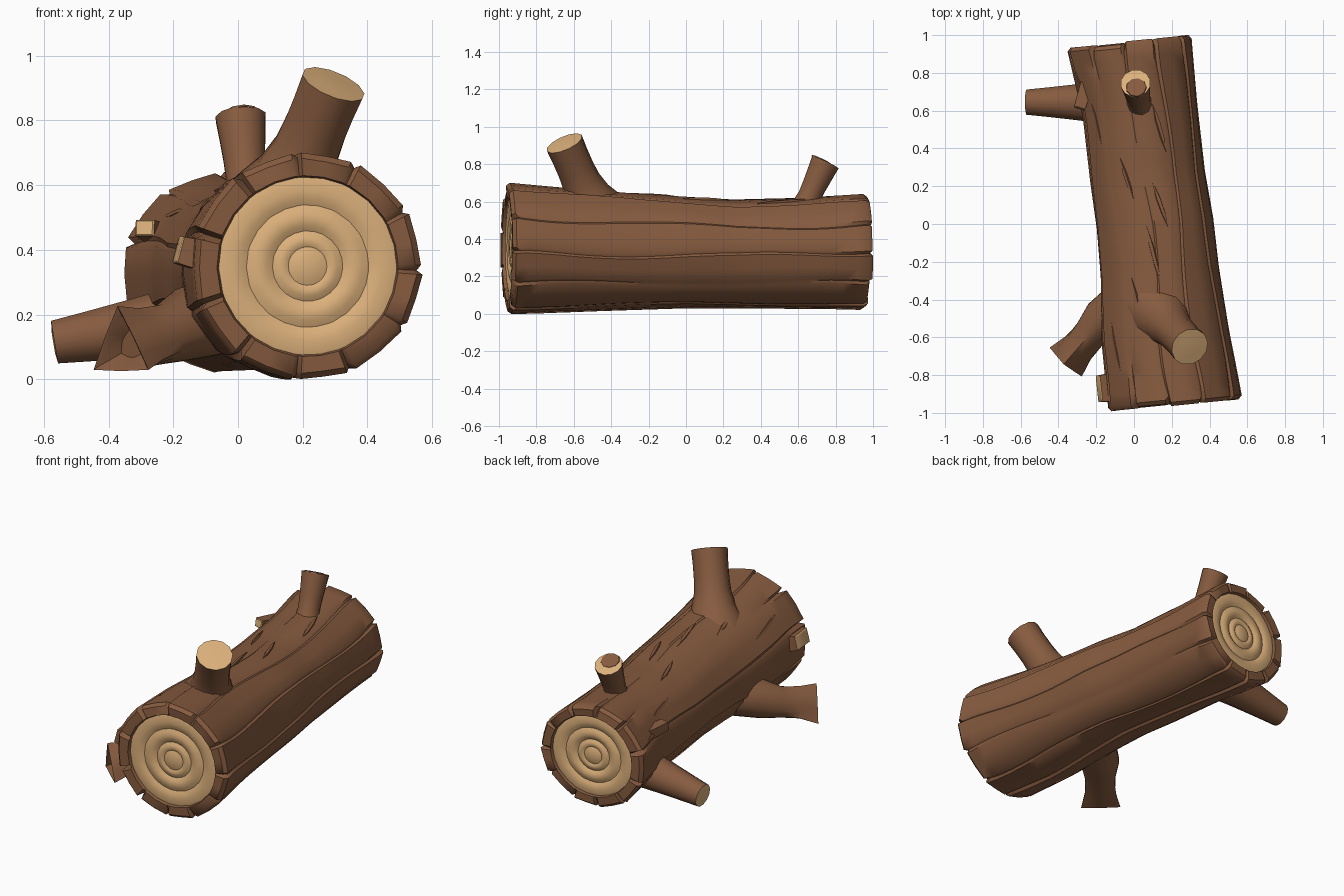
import bpy, bmesh, math, random
from mathutils import Vector

random.seed(4)
cube = bpy.data.objects.get("Cube")
if cube:
    bpy.data.objects.remove(cube, do_unlink=True)


def material(name, rgb):
    m = bpy.data.materials.new(name)
    m.use_nodes = True
    m.diffuse_color = (*rgb, 1)
    node = next(n for n in m.node_tree.nodes if n.type == 'BSDF_PRINCIPLED')
    node.inputs["Base Color"].default_value = (*rgb, 1)
    node.inputs["Roughness"].default_value = 0.8
    return m


MATS = [material("bark brown", (0.24, 0.105, 0.05)),
        material("cut wood tan", (0.72, 0.44, 0.2))]
BARK, WOOD = 0, 1


def loft(name, rings, mats, angle=35):
    """Skin a list of closed rings; mats gives the colour of each band.
    Both end rings are closed with a face of the neighbouring band's colour."""
    bm = bmesh.new()
    vs = [[bm.verts.new(p) for p in r] for r in rings]
    n = len(vs[0])
    for a, b, m in zip(vs, vs[1:], mats):
        for i in range(n):
            j = (i + 1) % n
            bm.faces.new((a[i], a[j], b[j], b[i])).material_index = m
    bm.faces.new(vs[0][::-1]).material_index = mats[0]
    bm.faces.new(vs[-1]).material_index = mats[-1]
    bmesh.ops.recalc_face_normals(bm, faces=bm.faces)
    mesh = bpy.data.meshes.new(name)
    bm.to_mesh(mesh)
    bm.free()
    ob = bpy.data.objects.new(name, mesh)
    bpy.context.collection.objects.link(ob)
    for m in MATS:
        mesh.materials.append(m)
    bpy.ops.object.select_all(action='DESELECT')
    ob.select_set(True)
    bpy.context.view_layer.objects.active = ob
    bpy.ops.object.shade_smooth_by_angle(angle=math.radians(angle))


# Trunk spine: y, centre x, half width, bottom, top
SPINE = [(-0.938, 0.215, 0.35, 0.0, 0.7), (-0.6, 0.165, 0.335, 0.01, 0.67),
         (-0.25, 0.135, 0.31, 0.025, 0.64), (0.0, 0.11, 0.305, 0.035, 0.625),
         (0.25, 0.07, 0.3, 0.035, 0.61), (0.6, 0.03, 0.3, 0.03, 0.62),
         (0.945, -0.025, 0.325, 0.025, 0.64)]


def spine(y):
    for a, b in zip(SPINE, SPINE[1:]):
        if y <= b[0]:
            break
    t = (y - a[0]) / (b[0] - a[0])
    _, cx, rx, lo, hi = (p + (q - p) * t for p, q in zip(a, b))
    return cx, rx, (lo + hi) / 2, (hi - lo) / 2


def trunk_point(y, ang, k=1.0, dy=0.0):
    cx, rx, cz, rz = spine(y)
    x = k * rx * math.cos(ang)
    return Vector((cx + x, y + dy + 0.1 * x, max(0.0, cz + k * rz * math.sin(ang))))


# Bark plates around the trunk; the splits between them open at the ends,
# most on the weathered right side
PLATES = 11
starts = [math.tau * (i + random.uniform(-0.13, 0.13)) / PLATES for i in range(PLATES)]
starts.append(starts[0] + math.tau)
lift = [random.uniform(-0.015, 0.015) for _ in range(PLATES)]
jag = [random.uniform(-0.012, 0.006) for _ in range(PLATES)]


def trunk_ring(y, scale=1.0, dy=0.0, rough=1.0):
    pts = []
    end = min(1, abs(y) / 0.94) ** 6
    side = 1 if y > 0 else -1
    for i in range(PLATES):
        wave = [0.06 * (1 - end) * math.sin(4 * y + 1.7 * (j % PLATES)) for j in (i, i + 1)]
        a, b = starts[i] + wave[0], starts[i + 1] + wave[1]
        split = 0.05 if math.cos(a) < -0.3 else 0.02
        for t, k in ((0, 0.99 - split * end), (0.09, 1.008), (0.5, 0.995), (0.93, 1.015)):
            k = 1 + (k + lift[i] - 1) * rough
            push = side * rough * (jag[i] - (split if t == 0 else 0)) * end
            pts.append(trunk_point(y, a + (b - a) * t, k * scale, dy + push))
    return pts


def end_rings(y, s):
    """Rim and growth rings of a sawn end, from outside inward."""
    rings = [trunk_ring(y, 0.95, s * 0.02), trunk_ring(y, 0.8, s * 0.018, 0.15)]
    mats = [BARK, BARK]
    for r, d in ((0.785, 0.0), (0.76, 0.002), (0.66, 0.006), (0.59, 0.001), (0.54, -0.007),
                 (0.48, 0.002), (0.42, 0.006), (0.36, 0.001), (0.31, -0.009),
                 (0.26, 0.001), (0.21, 0.004), (0.17, -0.003), (0.12, 0.003), (0.05, 0.007)):
        rings.append(trunk_ring(y, r, s * d, 0))
        mats.append(WOOD)
    mats[2] = BARK
    return rings, mats


front, front_mats = end_rings(SPINE[0][0], -1)
back, back_mats = end_rings(SPINE[-1][0], 1)
STEPS = 30
ys = [SPINE[0][0] + (SPINE[-1][0] - SPINE[0][0]) * i / STEPS for i in range(STEPS + 1)]
loft("trunk", front[::-1] + [trunk_ring(y) for y in ys] + back,
     front_mats[::-1] + [BARK] * STEPS + back_mats, 42)


def tube_ring(centre, axis, r, n, up=Vector((0, 1, 0)), shape=None):
    axis = Vector(axis).normalized()
    u = axis.cross(up).normalized()
    v = u.cross(axis)
    ring = []
    for i in range(n):
        a = math.tau * (i + 0.5) / n
        k = shape(a) if shape else 1
        ring.append(Vector(centre) + r * k * (u * math.cos(a) + v * math.sin(a)))
    return ring


UP = Vector((0, 0, 1))


def branch(name, base, tip, radii, n=12, up=Vector((0, 1, 0))):
    """Tapered stub with a slightly raised cut end; radii run base to tip."""
    base, tip = Vector(base), Vector(tip)
    axis = tip - base
    last = len(radii) - 1
    rings = [tube_ring(base + axis * i / last, axis, r, n, up) for i, r in enumerate(radii)]
    rings.append(tube_ring(tip, axis, radii[-1] * 0.97, n, up))
    rings.append(tube_ring(tip + axis.normalized() * 0.004, axis, radii[-1] * 0.5, n, up))
    loft(name, rings, [BARK] * last + [WOOD, WOOD], 45)


branch("front_top_branch", (0.125, -0.47, 0.5), (0.295, -0.65, 0.912),
       (0.2, 0.165, 0.125, 0.105, 0.1, 0.1, 0.103))
branch("back_top_branch", (0.035, 0.6, 0.5), (0.008, 0.745, 0.81),
       (0.09, 0.075, 0.063, 0.067, 0.073, 0.08))
branch("back_side_branch", (-0.14, 0.645, 0.185), (-0.567, 0.645, 0.115),
       (0.12, 0.105, 0.092, 0.08, 0.069), up=UP)

# Bark patch left on the lower half of the back branch's cut
tip_axis = Vector((-0.027, 0.145, 0.31)).normalized()
patch = Vector((0.012, 0.722, 0.822))
loft("back_branch_bark_patch", [tube_ring(patch + tip_axis * d, tip_axis, r, 9)
                                for d, r in ((-0.003, 0.057), (0.005, 0.053))], [BARK])


# Broken branch: splays into a flat-bottomed, three-pointed end with a hollow
def pointed(amount):
    def shape(a):
        wedge = (a - math.pi / 2) % (math.tau / 3) - math.pi / 3
        return 1 + amount * (0.5 / math.cos(wedge) - 1)
    return shape


BROKEN = [((-0.04, -0.4, 0.2), 0.12, 0), ((-0.16, -0.5, 0.17), 0.118, 0.1),
          ((-0.235, -0.585, 0.135), 0.095, 0.15), ((-0.3, -0.66, 0.115), 0.105, 0.5),
          ((-0.365, -0.735, 0.095), 0.132, 0.95), ((-0.36, -0.73, 0.097), 0.115, 0.95),
          ((-0.33, -0.695, 0.105), 0.05, 0.5)]
loft("broken_branch", [tube_ring(c, (-0.65, -0.72, -0.08), r, 18, UP, pointed(k))
                       for c, r, k in BROKEN], [BARK] * (len(BROKEN) - 1), 45)


# Small square knots on the side
def knot(name, base, tip, w, h):
    base, tip = Vector(base), Vector(tip)
    axis = (tip - base).normalized()
    u = axis.cross(UP).normalized() * w
    v = u.cross(axis).normalized() * h
    rings = [[c + k * (i * u + j * v) for i, j in ((-1, -1), (1, -1), (1, 1), (-1, 1))]
             for c, k in ((base, 1.15), (tip, 1), (tip + axis * 0.004, 0.85))]
    loft(name, rings, [BARK, WOOD], 25)


knot("front_knot", (-0.07, -0.86, 0.37), (-0.183, -0.872, 0.4), 0.07, 0.042)
knot("back_knot", (-0.25, 0.74, 0.45), (-0.288, 0.615, 0.468), 0.03, 0.025)

# Raised bark slivers lying along the trunk
SLIVERS = [(-0.15, 1.65, 0.3), (0.1, 1.42, 0.24), (0.25, 1.95, 0.22), (-0.4, 2.0, 0.26),
           (0.5, 1.25, 0.26), (0.55, 2.45, 0.3), (-0.62, 2.5, 0.3), (0.8, 2.75, 0.22)]
for i, (y0, ang, length) in enumerate(SLIVERS):
    rings = []
    for t in (-0.5, -0.2, 0.15, 0.5):
        w = 0.002 + 0.05 * (1 - 4 * t * t)
        y, a = y0 + t * length, ang + 0.15 * t
        rings.append([trunk_point(y, a + s * w, k) for s, k in
                      ((-1, 0.96), (-0.6, 1.0 + w * 0.5), (0.6, 1.0 + w * 0.3), (1, 0.96))])
    loft(f"bark_sliver_{i + 1}", rings, [BARK] * 3, 30)
